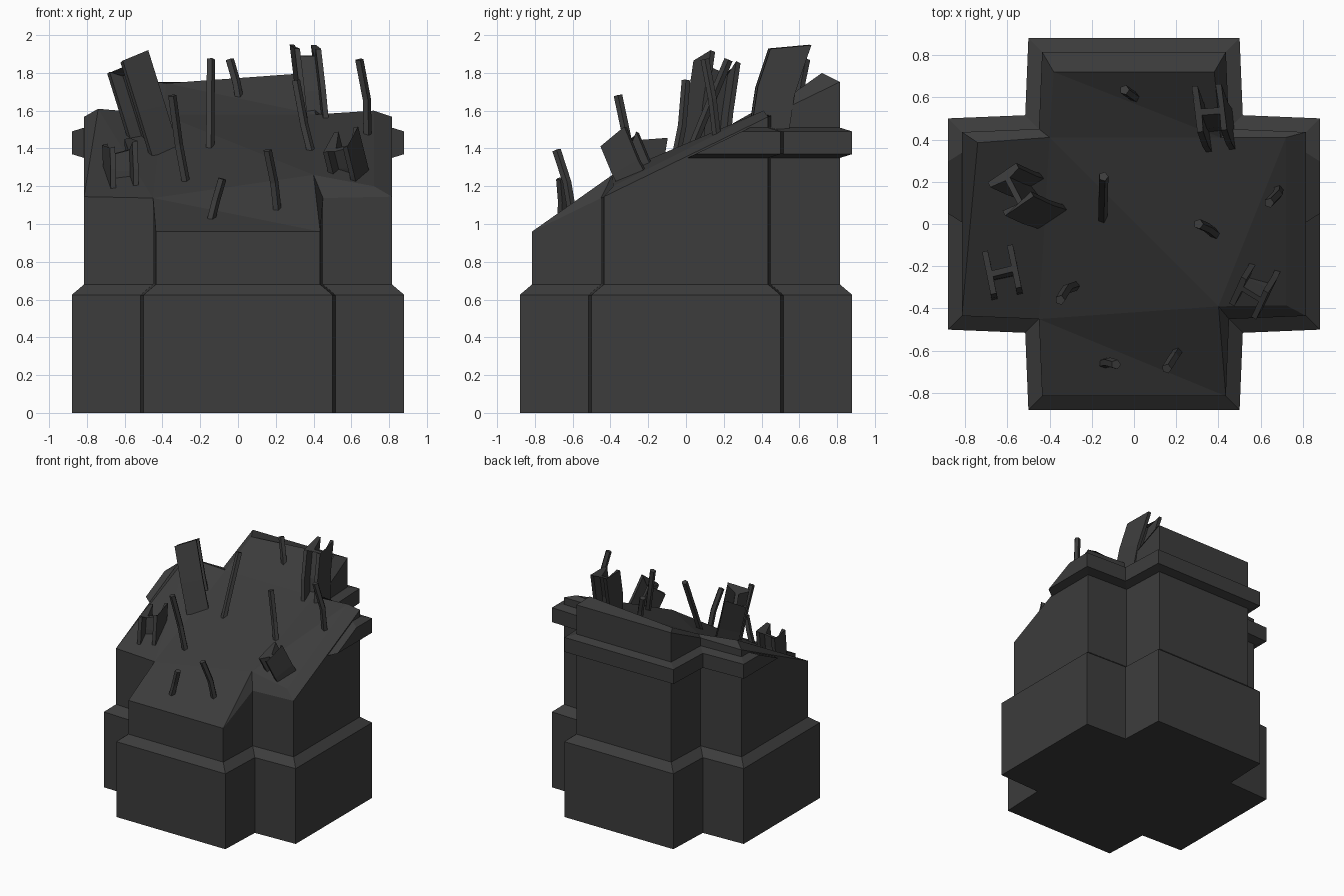
import bpy, bmesh, math
from mathutils import Vector, Matrix

if "Cube" in bpy.data.objects:
    bpy.data.objects.remove(bpy.data.objects["Cube"])

mat = bpy.data.materials.new("dark_concrete")
mat.diffuse_color = (0.045, 0.045, 0.045, 1)
mat.use_nodes = True
mat.node_tree.nodes["Principled BSDF"].inputs["Base Color"].default_value = mat.diffuse_color


def finish(name, bm):
    bmesh.ops.recalc_face_normals(bm, faces=bm.faces)
    me = bpy.data.meshes.new(name)
    bm.to_mesh(me)
    bm.free()
    me.materials.append(mat)
    ob = bpy.data.objects.new(name, me)
    bpy.context.collection.objects.link(ob)
    return ob


def loft(rings):
    """Skin a stack of equal-length point rings and cap both ends."""
    bm = bmesh.new()
    vs = [[bm.verts.new(p) for p in r] for r in rings]
    n = len(rings[0])
    for a, b in zip(vs, vs[1:]):
        for i in range(n):
            j = (i + 1) % n
            bm.faces.new((a[i], a[j], b[j], b[i]))
    bm.faces.new(vs[0][::-1])
    bm.faces.new(vs[-1])
    bmesh.ops.remove_doubles(bm, verts=bm.verts, dist=1e-4)
    return bm


def break_z(y):
    """Height of the slanted fracture plane."""
    return 0.96 + 0.486 * (y + 0.815)


def cross(e, h, i, z=None):
    """Plus-shaped outline: e arm reach, h arm half width, i inner corner."""
    quarter = [(-h, -e), (h, -e), (i, -i)]
    pts = []
    for k in range(4):
        c, s = round(math.cos(k * math.pi / 2)), round(math.sin(k * math.pi / 2))
        pts += [(c * x - s * y, s * x + c * y) for x, y in quarter]
    return [Vector((x, y, break_z(y) if z is None else z)) for x, y in pts]


# Pillar: wide plinth, shaft, slanted fracture with a raised inset rim
BASE, SHAFT = (0.88, 0.5, 0.515), (0.815, 0.435, 0.45)
rim = cross(*SHAFT)
raised = {2: (0.40, -0.39, 1.26), 4: (0.72, -0.385, 1.20), 5: (0.41, 0.41, 1.58),
          7: (0.38, 0.72, 1.80), 8: (-0.40, 0.41, 1.58), 10: (-0.74, 0.385, 1.61)}
outer = rim
inner = []
targets = [(0.40, -0.39, 1.26), (0.72, -0.385, 1.20), (0.72, 0.41, 1.60),
           (0.41, 0.41, 1.58), (0.38, 0.72, 1.80), (-0.38, 0.72, 1.745),
           (-0.40, 0.41, 1.58), (-0.74, 0.385, 1.61)]
inner = outer[:2] + [Vector(t) for t in targets] + outer[10:]
bm = loft([cross(*BASE, 0), cross(*BASE, 0.625), cross(*SHAFT, 0.68), outer, inner])
bmesh.ops.triangulate(bm, faces=[f for f in bm.faces if len(f.verts) > 4 and f.calc_center_median().z > 0.7])
finish("broken_pillar", bm)

# Collar band around the back, sheared off by the fracture plane
bm = loft([cross(0.80, 0.42, 0.435, 1.35), cross(*SHAFT, 1.35), cross(*BASE, 1.37),
           cross(*BASE, 1.49), cross(*SHAFT, 1.51), cross(0.80, 0.42, 0.435, 1.51)])
cut = bmesh.ops.bisect_plane(bm, geom=bm.verts[:] + bm.edges[:] + bm.faces[:],
                             plane_co=(0, 0, break_z(0) - 0.01),
                             plane_no=(0, -0.486, 1), clear_outer=True)
bmesh.ops.holes_fill(bm, edges=[e for e in bm.edges if e.is_boundary], sides=0)
finish("collar_band", bm)


def sweep(path, profile, yaw=0.0, jag=None):
    """Carry a flat profile along a short bent path; jag tears the last ring."""
    path = [Vector(p) for p in path]
    rings = []
    for k, p in enumerate(path):
        d = (path[min(k + 1, len(path) - 1)] - path[max(k - 1, 0)]).normalized()
        rot = Vector((0, 0, 1)).rotation_difference(d).to_matrix() @ Matrix.Rotation(yaw, 3, 'Z')
        last = k == len(path) - 1
        rings.append([p + rot @ Vector((x, y, jag(x, y) if last and jag else 0))
                      for x, y in profile])
    return loft(rings)


# Bent five-sided reinforcing rods, root to tip
penta = [(0.024 * math.cos(a), 0.024 * math.sin(a)) for a in [k * math.tau / 5 for k in range(5)]]
rods = [
    [(-0.15, 0.0, 1.33), (-0.148, 0.12, 1.62), (-0.145, 0.225, 1.87)],
    [(0.02, 0.59, 1.58), (-0.01, 0.61, 1.75), (-0.045, 0.635, 1.87)],
    [(-0.27, -0.29, 1.18), (-0.315, -0.305, 1.42), (-0.35, -0.36, 1.68)],
    [(-0.15, -0.66, 1.0), (-0.12, -0.655, 1.12), (-0.085, -0.665, 1.24)],
    [(0.21, -0.60, 1.04), (0.19, -0.63, 1.22), (0.155, -0.685, 1.39)],
    [(0.40, -0.06, 1.32), (0.35, -0.02, 1.52), (0.305, 0.0, 1.76)],
    [(0.685, 0.17, 1.40), (0.68, 0.14, 1.66), (0.64, 0.10, 1.87)],
]
for k, path in enumerate(rods):
    finish(f"rebar_{k + 1}", sweep(path, penta))


def i_profile(w, d, t):
    """I section: flanges of length d along y, w apart across x, thickness t."""
    a, b, c = w / 2, w / 2 - t, t / 2
    h = d / 2
    return [(-a, -h), (-b, -h), (-b, -c), (b, -c), (b, -h), (a, -h),
            (a, h), (b, h), (b, c), (-b, c), (-b, h), (-a, h)]


# Torn I-beams: path, width, depth, thickness, yaw, tear slope x, tear slope y
beams = [
    ([(-0.42, 0.10, 1.33), (-0.50, 0.125, 1.59), (-0.575, 0.16, 1.83)], 0.19, 0.17, 0.028, 2.1, -0.1, -0.15),
    ([(-0.62, -0.25, 1.14), (-0.62, -0.24, 1.28), (-0.625, -0.22, 1.40)], 0.15, 0.20, 0.028, 0.2, 0.25, 0.25),
    ([(0.61, -0.22, 1.17), (0.58, -0.29, 1.30), (0.55, -0.34, 1.42)], 0.15, 0.17, 0.028, -0.45, 0.2, 0.2),
    ([(0.405, 0.44, 1.50), (0.385, 0.47, 1.70), (0.36, 0.54, 1.91)], 0.14, 0.20, 0.028, 0.1, -0.1, 0.45),
]
for k, (path, w, d, t, yaw, sx, sy) in enumerate(beams):
    tear = lambda x, y: sx * x + sy * y + (0.03 if abs(y) > t else -0.02)
    finish(f"steel_beam_{k + 1}", sweep(path, i_profile(w, d, t), yaw, tear))
